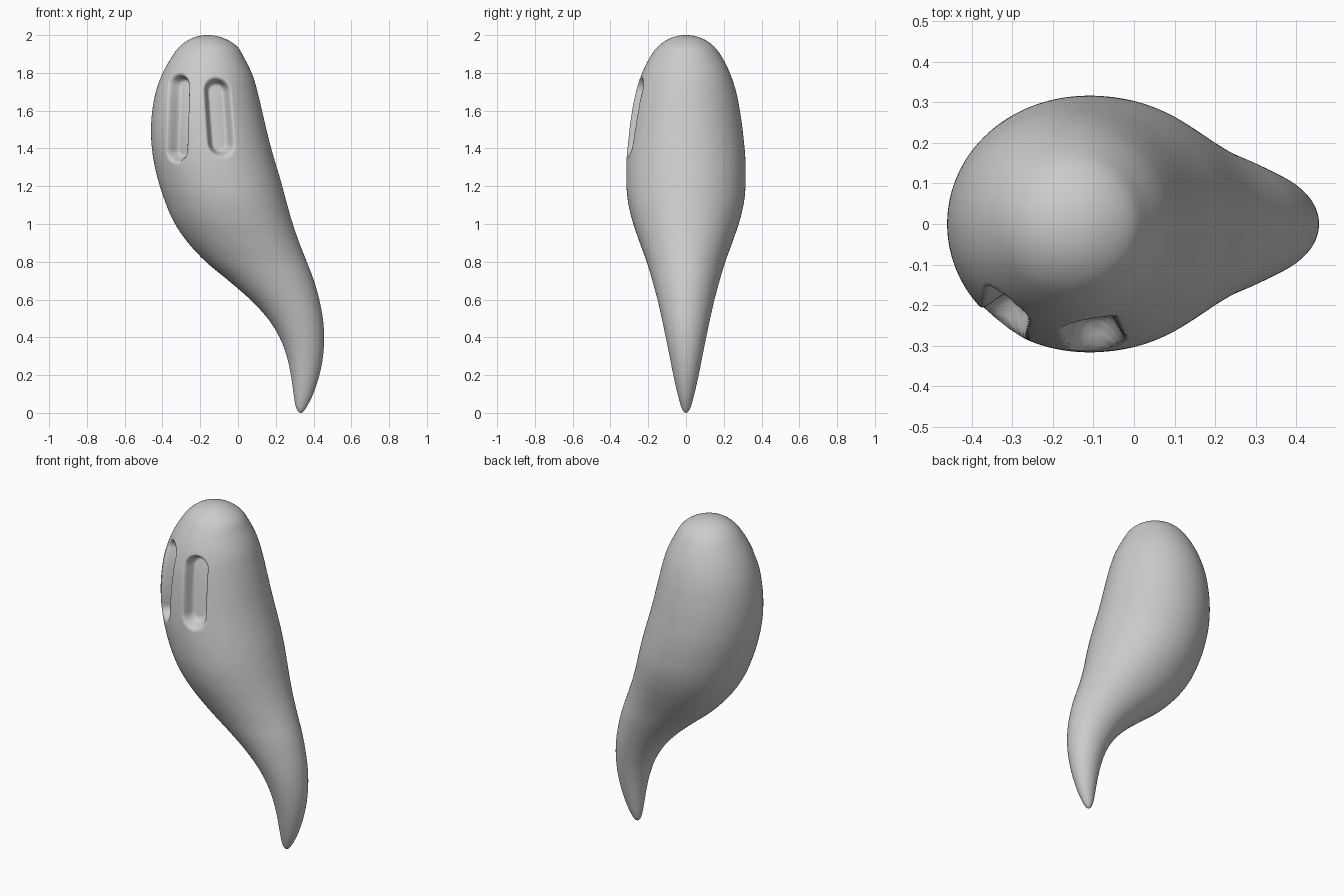
import bpy, bmesh, math

if "Cube" in bpy.data.objects:
    bpy.data.objects.remove(bpy.data.objects["Cube"])

# Body profile from crown to tail tip: z, left x, right x, half depth
KEYS = [
    (2.0, -.16, -.16, 0), (1.985, -.24, -.078, .08), (1.94, -.308, -.005, .148),
    (1.87, -.36, .038, .198), (1.78, -.407, .08, .24), (1.68, -.44, .108, .27),
    (1.57, -.457, .134, .29), (1.46, -.46, .16, .304), (1.35, -.449, .19, .314),
    (1.24, -.425, .223, .316), (1.13, -.39, .253, .309), (1.02, -.344, .284, .285),
    (.91, -.272, .321, .248), (.8, -.17, .364, .208), (.7, -.05, .402, .178),
    (.6, .065, .43, .151), (.5, .157, .449, .128), (.4, .22, .456, .107),
    (.3, .258, .45, .087), (.2, .28, .431, .067), (.11, .293, .402, .047),
    (.05, .302, .374, .031), (.014, .314, .351, .017), (0, .332, .332, 0)]
SIDES, STEPS = 256, 9

# Eye sockets: x at middle, x drift per z, middle z, half height, half width, inward direction
EYES = [
    (-.318, .03, 1.56, .215, .046, (.50, .866)),
    (-.100, -.07, 1.565, .19, .053, (-.12, .993))]
DEPTH = .075


def spline(a, b, c, d, t):
    return [.5 * (2*q + (r-p)*t + (2*p-5*q+4*r-s)*t*t + (3*q-p-3*r+s)*t**3)
            for p, q, r, s in zip(a, b, c, d)]


def mirrored(k):
    # continues the profile smoothly over a pole
    return (k[0], k[2], k[1], -k[3])


def press_eyes(x, y, z):
    if y >= 0:
        return x, y, z
    px, py = x, y
    for ex, drift, ez, h, r, n in EYES:
        u = (x - ex - drift * (z - ez)) / n[1]
        d = math.hypot(u, max(abs(z - ez) - (h - r), 0)) - r
        t = min(1, max(0, (.022 - d) / .04))
        f = DEPTH * t * t * (3 - 2 * t)
        px, py = px + n[0] * f, py + n[1] * f
    return px, py, z


# Interpolated rings
pts = [mirrored(KEYS[1])] + KEYS + [mirrored(KEYS[-2])]
rings = []
for i in range(len(KEYS) - 1):
    for j in range(STEPS):
        rings.append(spline(*pts[i:i + 4], j / STEPS))
rings = rings[1:]

# Ghost body skin
bm = bmesh.new()
top = bm.verts.new((KEYS[0][1], 0, KEYS[0][0]))
tip = bm.verts.new((KEYS[-1][1], 0, KEYS[-1][0]))
loops = []
for z, xl, xr, dy in rings:
    loop = []
    for k in range(SIDES):
        a = 2 * math.pi * k / SIDES
        x = (xl + xr) / 2 + (xr - xl) / 2 * math.cos(a)
        loop.append(bm.verts.new(press_eyes(x, dy * math.sin(a), max(z, 0))))
    loops.append(loop)
for k in range(SIDES):
    m = (k + 1) % SIDES
    bm.faces.new((top, loops[0][k], loops[0][m]))
    bm.faces.new((tip, loops[-1][m], loops[-1][k]))
    for a, b in zip(loops, loops[1:]):
        bm.faces.new((a[k], b[k], b[m], a[m]))
bmesh.ops.recalc_face_normals(bm, faces=bm.faces)
for f in bm.faces:
    f.smooth = True
mesh = bpy.data.meshes.new("ghost_body")
bm.to_mesh(mesh)
bm.free()

body = bpy.data.objects.new("ghost_body", mesh)
bpy.context.collection.objects.link(body)
grey = bpy.data.materials.new("light_grey")
grey.diffuse_color = (.6, .6, .6, 1)
grey.use_nodes = True
grey.node_tree.nodes["Principled BSDF"].inputs["Base Color"].default_value = grey.diffuse_color
mesh.materials.append(grey)
